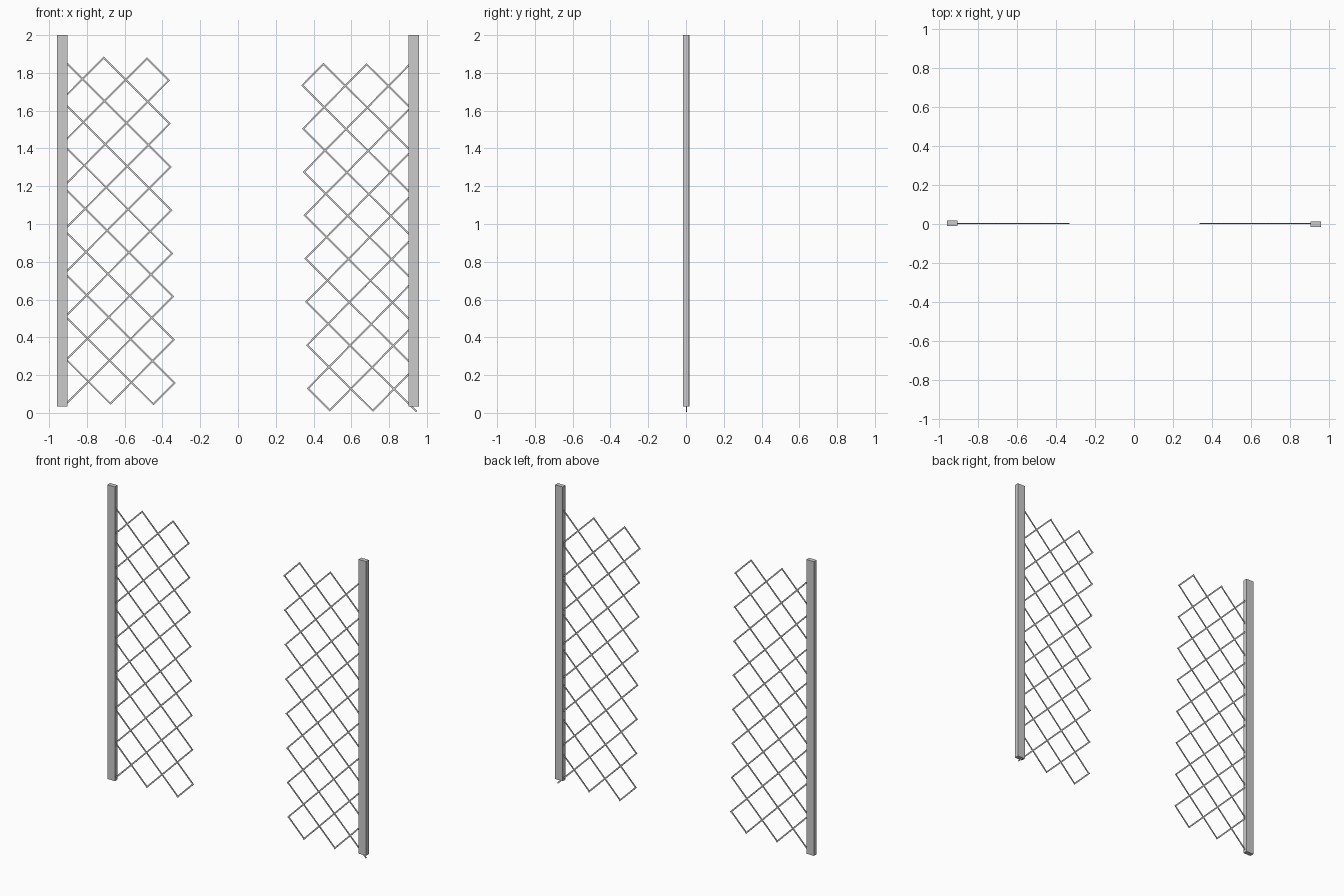
import bpy, bmesh
from mathutils import Vector, Matrix

if "Cube" in bpy.data.objects:
    bpy.data.objects.remove(bpy.data.objects["Cube"])

COLS, ROWS = 5, 16          # lattice size in half-cells
WIDTH, THICK = 0.009, 0.003  # wire strip cross-section


def add_box(bm, matrix):
    bmesh.ops.create_cube(bm, size=1.0, matrix=matrix)


def finish(bm, name):
    mesh = bpy.data.meshes.new(name)
    bm.to_mesh(mesh)
    bm.free()
    obj = bpy.data.objects.new(name, mesh)
    bpy.context.collection.objects.link(obj)
    return obj


def post(name, x, y):
    bm = bmesh.new()
    size = Matrix.Diagonal((0.056, 0.029, 1.966, 1))
    add_box(bm, Matrix.Translation((x, y, 1.017)) @ size)
    return finish(bm, name)


def lattice(name, origin, u, v, parity):
    """Two layers of crossing diagonal strips clipped to a COLS x ROWS panel."""
    bm = bmesh.new()
    o, u, v = Vector(origin), Vector(u), Vector(v)
    for s, y in ((1, -THICK / 2), (-1, THICK / 2)):
        for c in range(-COLS, ROWS + COLS + 1):
            if c % 2 != parity:
                continue
            # nodes along the line j = c + s * i that lie inside the panel
            inside = [i for i in range(COLS + 1) if 0 <= c + s * i <= ROWS]
            if len(inside) < 2:
                continue
            a, b = [o + u * i + v * (c + s * i) for i in (inside[0], inside[-1])]
            along = (b - a).normalized()
            depth = Vector((0, 1, 0))
            across = depth.cross(along)
            rot = Matrix((along, depth, -across)).transposed().to_4x4()
            size = Matrix.Diagonal(((b - a).length + WIDTH, THICK, WIDTH, 1))
            mid = (a + b) / 2 + depth * y
            add_box(bm, Matrix.Translation(mid) @ rot @ size)
    bmesh.ops.recalc_face_normals(bm, faces=bm.faces)
    return finish(bm, name)


# Upright posts
post("left_post", -0.930, 0.003)
post("right_post", 0.930, -0.001)

# Slightly tilted trellis panels, tucked into the posts
lattice("left_lattice", (-0.904, 0.003, 0.053),
        (0.1141, 0, -0.0018), (-0.0022, 0, 0.1144), 0)
lattice("right_lattice", (0.372, 0.003, 0.0145),
        (0.1140, 0, -0.0008), (-0.0021, 0, 0.1146), 1)
